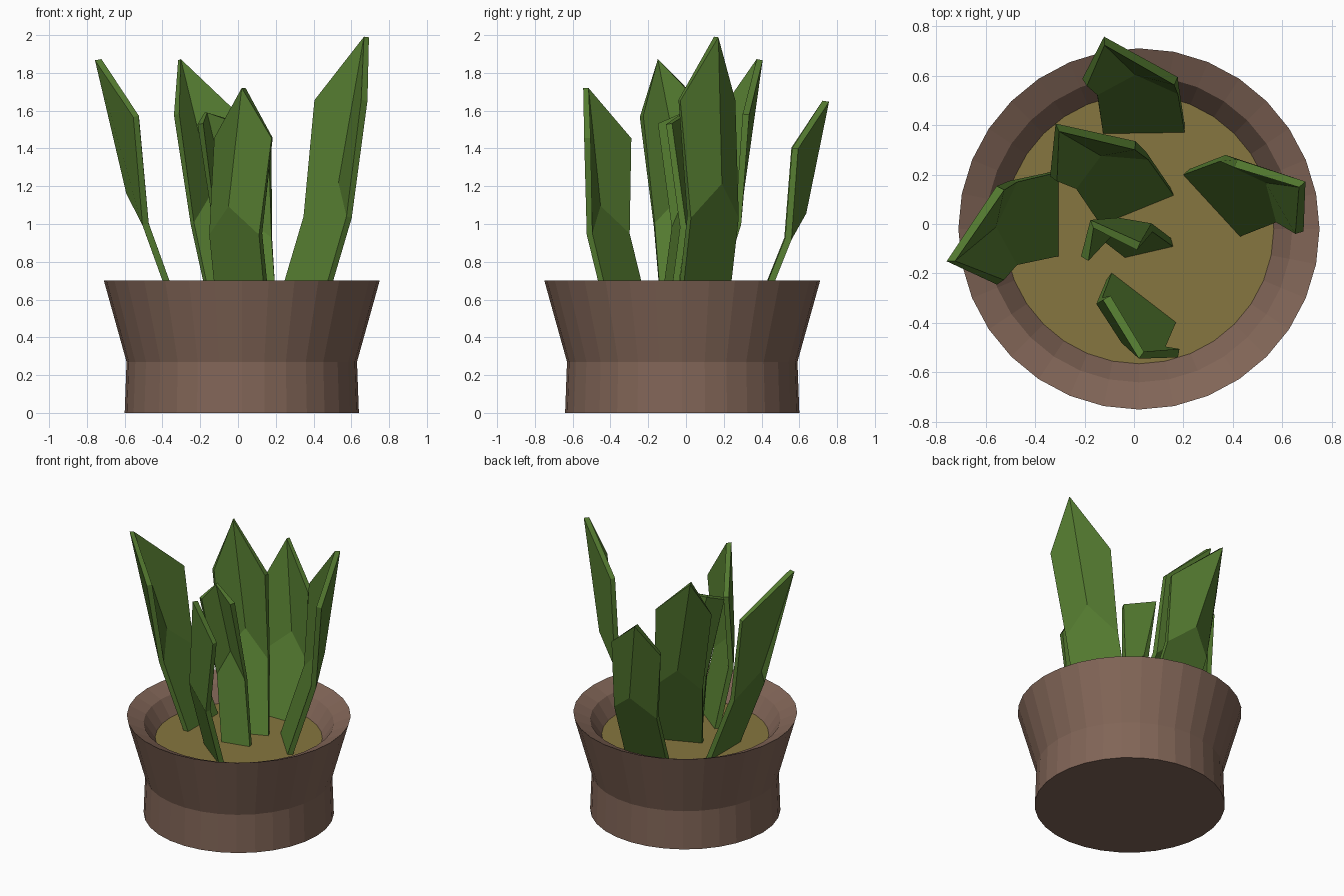
import bpy, bmesh, math
from mathutils import Vector

if "Cube" in bpy.data.objects:
    bpy.data.objects.remove(bpy.data.objects["Cube"])

CX, CY, SIDES = 0.02, -0.02, 32


def material(name, rgb):
    m = bpy.data.materials.new(name)
    m.diffuse_color = (*rgb, 1)
    m.use_nodes = True
    m.node_tree.nodes["Principled BSDF"].inputs["Base Color"].default_value = m.diffuse_color
    return m


def add_object(name, verts, faces, mat):
    me = bpy.data.meshes.new(name)
    me.from_pydata(verts, [], faces)
    me.materials.append(mat)
    ob = bpy.data.objects.new(name, me)
    bpy.context.collection.objects.link(ob)
    return ob


def ring(r, z):
    return [(CX + r * math.cos(2 * math.pi * i / SIDES),
             CY + r * math.sin(2 * math.pi * i / SIDES), z) for i in range(SIDES)]


clay = material("clay", (0.22, 0.13, 0.095))
earth = material("earth", (0.24, 0.18, 0.05))
green = material("leaf_green", (0.09, 0.2, 0.03))

# Pot: turned profile with flared rim and hollow inside
profile = [(0.62, 0), (0.61, 0.27), (0.73, 0.70), (0.62, 0.65), (0.54, 0.53)]
verts = [v for r, z in profile for v in ring(r, z)]
faces = [list(range(SIDES))[::-1]]
for k in range(len(profile) - 1):
    for i in range(SIDES):
        j = (i + 1) % SIDES
        faces.append([k * SIDES + i, k * SIDES + j, (k + 1) * SIDES + j, (k + 1) * SIDES + i])
add_object("pot", verts, faces, clay)

# Soil disc
add_object("soil", ring(0.545, 0.54), [list(range(SIDES))], earth)


# Leaf: flat foot, cupped blade with a midrib, pointed tip
def leaf(name, left, right, top, tip):
    """left/right: foot corners, top: middle between the shoulders, tip: point."""
    a, b = Vector((*left, 0.53)), Vector((*right, 0.53))
    foot = (a + b) / 2
    across, up = b - a, Vector(top) - foot
    out = Vector((-across.y, across.x, 0)).normalized()
    shape = [(-0.5, 0, 0), (0.5, 0, 0), (0.5, 0.07, 0.45), (0, 0.12, 0.61),
             (-0.5, 0.07, 0.45), (0.56, 0, 1), (-0.56, 0, 1)]
    pts = [foot + across * u + out * v + up * w for u, v, w in shape] + [Vector(tip)]
    ob = add_object(name, pts, [(0, 1, 2, 3, 4), (4, 3, 7, 6), (3, 2, 5, 7)], green)
    s = ob.modifiers.new("thickness", "SOLIDIFY")
    s.thickness, s.offset = 0.035, 0


leaf("leaf_right", (0.21, 0.21), (0.44, -0.04), (0.54, 0.105, 1.655), (0.68, 0.16, 1.99))
leaf("leaf_left", (-0.32, -0.13), (-0.32, 0.21), (-0.54, -0.045, 1.57), (-0.74, -0.15, 1.87))
leaf("leaf_back", (-0.125, 0.38), (0.205, 0.385), (-0.015, 0.575, 1.40), (-0.12, 0.74, 1.65))
leaf("leaf_inner_back", (-0.14, 0.01), (0.155, 0.13), (-0.16, 0.25, 1.58), (-0.31, 0.39, 1.87))
leaf("leaf_middle", (-0.04, -0.12), (0.155, -0.075), (-0.09, -0.115, 1.53), (-0.17, 0.0, 1.59))
leaf("leaf_front", (0.16, -0.41), (-0.10, -0.21), (0.035, -0.41, 1.455), (0.03, -0.53, 1.72))
